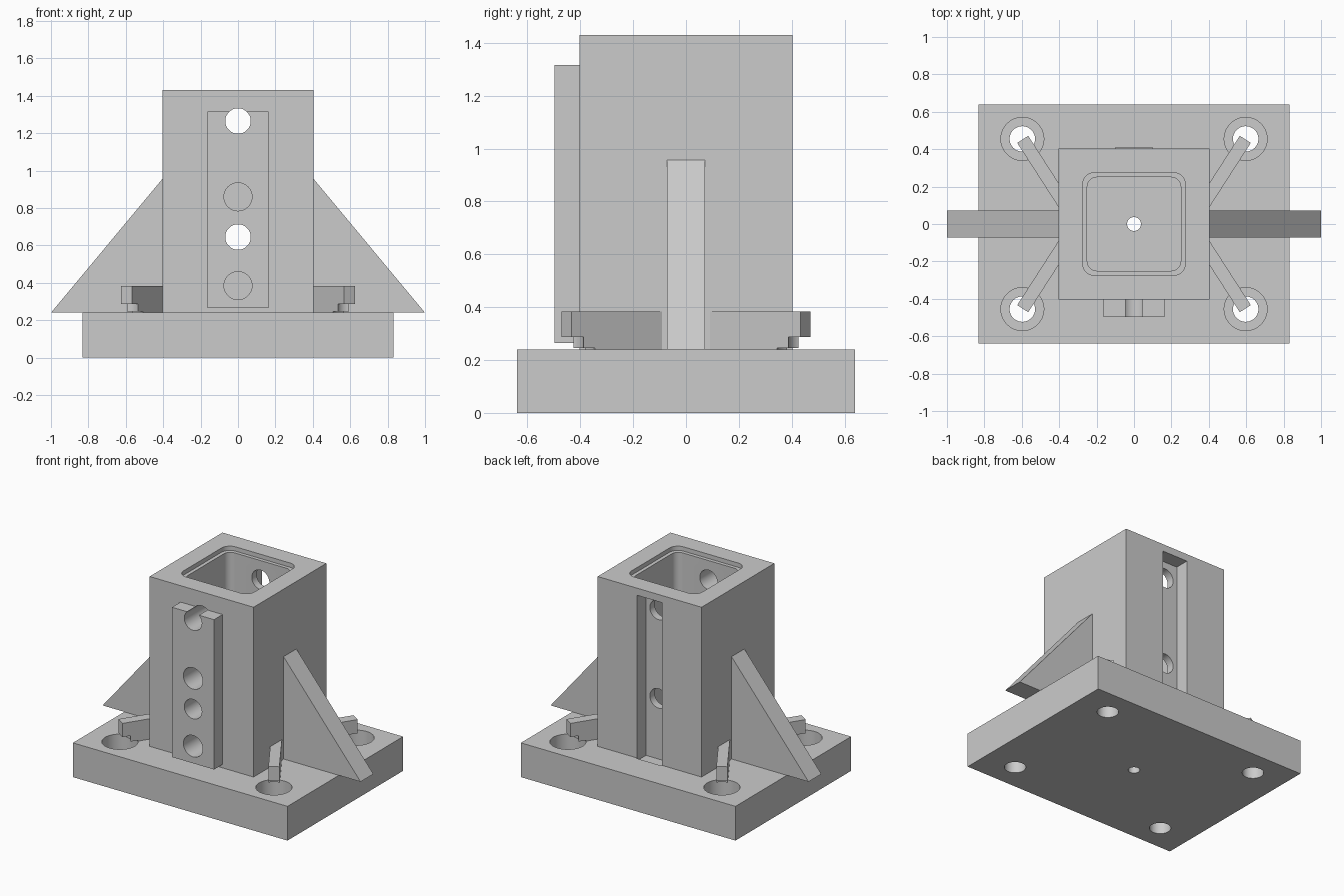
import bpy, bmesh, math
from mathutils import Vector

cube = bpy.data.objects.get("Cube")
if cube:
    bpy.data.objects.remove(cube, do_unlink=True)

grey = bpy.data.materials.new("machined_grey")
grey.use_nodes = True
colour = (0.6, 0.6, 0.6, 1)
grey.diffuse_color = colour
grey.node_tree.nodes["Principled BSDF"].inputs["Base Color"].default_value = colour


def prism(name, outline, sweep):
    """Sweep a closed 3D outline along a vector."""
    bm = bmesh.new()
    face = bm.faces.new([bm.verts.new(p) for p in outline])
    new = bmesh.ops.extrude_face_region(bm, geom=[face])["geom"]
    verts = [v for v in new if isinstance(v, bmesh.types.BMVert)]
    bmesh.ops.translate(bm, vec=Vector(sweep), verts=verts)
    bmesh.ops.recalc_face_normals(bm, faces=bm.faces)
    mesh = bpy.data.meshes.new(name)
    bm.to_mesh(mesh)
    bm.free()
    mesh.materials.append(grey)
    obj = bpy.data.objects.new(name, mesh)
    bpy.context.collection.objects.link(obj)
    return obj


def box(name, x0, x1, y0, y1, z0, z1):
    outline = [(x0, y0, z0), (x1, y0, z0), (x1, y1, z0), (x0, y1, z0)]
    return prism(name, outline, (0, 0, z1 - z0))


def ring(radius, steps=48):
    angles = [math.tau * i / steps for i in range(steps)]
    return [(radius * math.cos(a), radius * math.sin(a)) for a in angles]


def upright_hole(x, y, radius, z0, z1):
    return prism("cutter", [(x + u, y + v, z0) for u, v in ring(radius)], (0, 0, z1 - z0))


def cross_hole(z, radius, y0, y1):
    return prism("cutter", [(u, y0, z + v) for u, v in ring(radius)], (0, y1 - y0, 0))


def rounded_pocket(half, radius, z0, z1):
    c = half - radius
    pts = []
    for q, (sx, sy) in enumerate([(1, 1), (-1, 1), (-1, -1), (1, -1)]):
        for i in range(9):
            a = math.pi / 2 * (q + i / 8)
            pts.append((sx * c + radius * math.cos(a), sy * c + radius * math.sin(a), z0))
    return prism("cutter", pts, (0, 0, z1 - z0))


def cut(obj, cutters):
    """Subtract the cutters, bake the result and remove them."""
    for c in cutters:
        mod = obj.modifiers.new("cut", "BOOLEAN")
        mod.operation, mod.solver, mod.object = "DIFFERENCE", "EXACT", c
    bpy.context.view_layer.update()
    result = obj.evaluated_get(bpy.context.evaluated_depsgraph_get())
    mesh = bpy.data.meshes.new_from_object(result)
    obj.modifiers.clear()
    obj.data = mesh
    for c in cutters:
        bpy.data.objects.remove(c, do_unlink=True)


BASE, TOP, HALF = 0.24, 1.43, 0.403
BOLT_X, BOLT_Y = 0.597, 0.455
corners = [(sx, sy) for sx in (-1, 1) for sy in (-1, 1)]
parts = []


def bolt_cutters(sx, sy):
    x, y = sx * BOLT_X, sy * BOLT_Y
    return [upright_hole(x, y, 0.068, -0.1, 0.287), upright_hole(x, y, 0.115, 0.1, 0.246)]


def groove():
    return box("cutter", -0.098, 0.098, 0.303, 0.41, 0.22, 1.38)


# Base plate with counterbored corner bolt holes
base = box("base_plate", -0.832, 0.832, -0.64, 0.64, 0, BASE)
cut(base, [c for s in corners for c in bolt_cutters(*s)]
    + [upright_hole(0, 0, 0.037, -0.1, 0.5), groove()])
parts.append(base)

# Hollow square column with a stepped mouth, a back groove and pin holes
column = box("column", -HALF, HALF, -HALF, HALF, BASE, TOP)
cut(column, [rounded_pocket(0.25, 0.05, 0.2, 1.5), rounded_pocket(0.275, 0.065, 1.40, 1.5), groove()]
    + [cross_hole(z, 0.068, -0.6, 0.6) for z in (0.645, 1.265)]
    + [cross_hole(z, 0.075, -0.6, -0.3) for z in (0.385, 0.86)])
parts.append(column)

# Front rail carrying the same row of holes
rail = box("front_rail", -0.163, 0.163, -0.498, -HALF, 0.265, 1.315)
cut(rail, [cross_hole(z, 0.068, -0.6, -0.3) for z in (0.645, 1.265)]
    + [cross_hole(z, 0.075, -0.6, -0.3) for z in (0.385, 0.86)])
parts.append(rail)

# Triangular side gussets
for sx, side in ((1, "left"), (-1, "right")):
    outline = [(sx * HALF, -0.071, BASE), (sx, -0.071, BASE), (sx * HALF, -0.071, 0.957)]
    parts.append(prism(side + "_gusset", outline, (0, 0.142, 0)))

# Low diagonal ribs that reach over the bolt holes
start, end = Vector((0.355, 0.08)), Vector((0.595, 0.4525))
along = (end - start).normalized()
across = Vector((along.y, -along.x)) * 0.035
for sx, sy in corners:
    name = ("front" if sy < 0 else "back") + ("_left" if sx > 0 else "_right") + "_rib"
    plan = [start + across, end + across, end - across, start - across]
    rib = prism(name, [(sx * p.x, sy * p.y, BASE) for p in plan], (0, 0, 0.143))
    cut(rib, bolt_cutters(sx, sy))
    parts.append(rib)

# Smooth the bores while keeping machined edges sharp
bpy.ops.object.select_all(action="DESELECT")
for p in parts:
    p.select_set(True)
bpy.context.view_layer.objects.active = base
bpy.ops.object.shade_smooth_by_angle(angle=math.radians(30))
